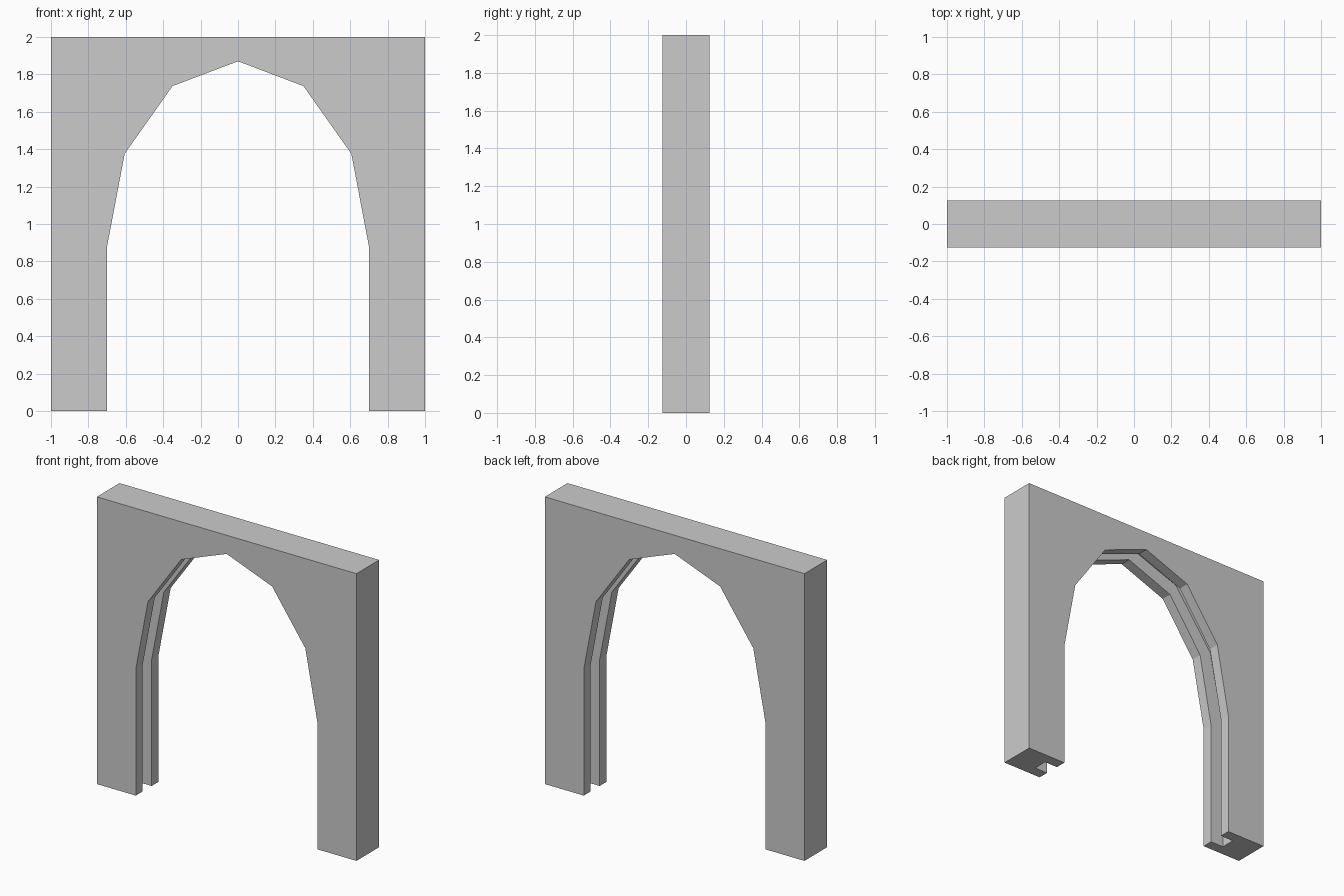
import bpy, bmesh
from math import pi, cos, sin

if "Cube" in bpy.data.objects:
    bpy.data.objects.remove(bpy.data.objects["Cube"])

HALF, TOP, Y = 1.0, 2.0, 0.125      # wall half width, height, half thickness
RX, RZ, SPRING = 0.70, 0.99, 0.88   # opening half width, arch rise, spring height
GROOVE_Y, DEPTH = 0.05, 0.10        # slot half width and depth


def arch(grow):
    """Opening outline from right foot over the arch to left foot."""
    rx, rz = RX + grow, RZ + grow
    pts = [(rx * cos(i * pi / 6), SPRING + rz * sin(i * pi / 6)) for i in range(7)]
    return [(rx, 0)] + pts + [(-rx, 0)]


bm = bmesh.new()

# Jamb section swept along the arch: lip, slot, lip
section = [(-Y, 0), (-GROOVE_Y, 0), (-GROOVE_Y, DEPTH),
           (GROOVE_Y, DEPTH), (GROOVE_Y, 0), (Y, 0)]
rows = [[bm.verts.new((x, y, z)) for x, z in arch(g)] for y, g in section]
for a, b in zip(rows, rows[1:]):
    for i in range(len(a) - 1):
        bm.faces.new((a[i], a[i + 1], b[i + 1], b[i]))

# Outer outline, front and back faces
outline = [(-HALF, 0), (-HALF, TOP), (HALF, TOP), (HALF, 0)]
front = [bm.verts.new((x, -Y, z)) for x, z in outline]
back = [bm.verts.new((x, Y, z)) for x, z in outline]
bm.faces.new(front + rows[0])
bm.faces.new(back + rows[-1])

# Sides and top
for i in range(3):
    bm.faces.new((front[i], front[i + 1], back[i + 1], back[i]))

# Notched feet
bm.faces.new([r[0] for r in rows] + [back[3], front[3]])
bm.faces.new([r[-1] for r in rows] + [back[0], front[0]])

bmesh.ops.recalc_face_normals(bm, faces=bm.faces)
mesh = bpy.data.meshes.new("arched_doorway")
bm.to_mesh(mesh)
bm.free()
bpy.context.collection.objects.link(bpy.data.objects.new("arched_doorway", mesh))
